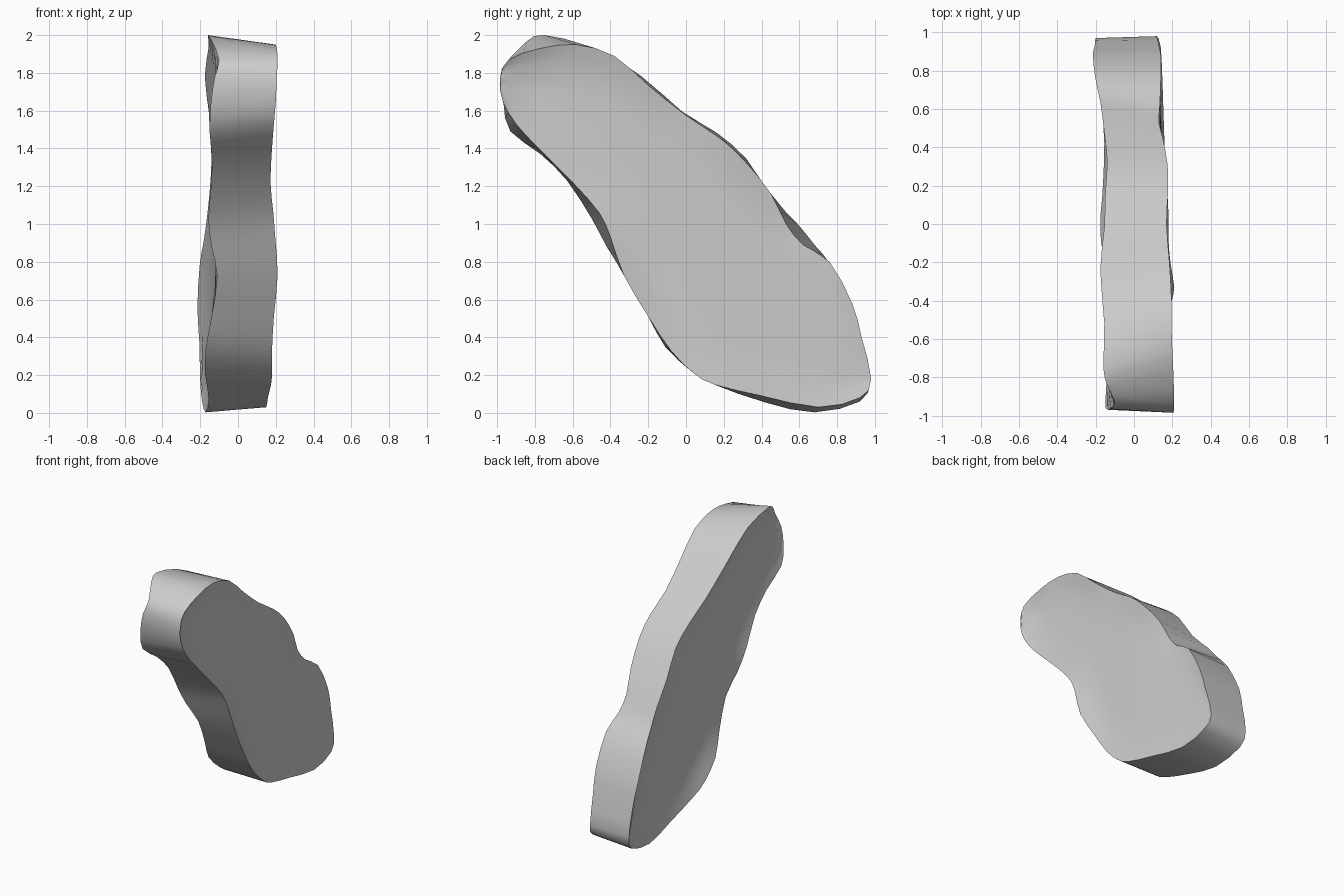
import bpy
import bmesh
import math
from mathutils import Vector

SPLIT = 2          # spline pieces between neighbouring rim points
ACROSS = 12        # face divisions from the upper rim to the lower rim
LEFT_MIDDLE = .158    # x of the middle of each broad, slightly dished face
RIGHT_MIDDLE = -.118
RIM_REACH = .25    # how far the waves of the rim run into a face

default_cube = bpy.data.objects.get("Cube")
if default_cube:
    bpy.data.objects.remove(default_cube, do_unlink=True)

# Each rim runs from the high front tip along the upper edge to the low
# back tip, then returns along the lower edge, as (y, z, x).
LEFT_RIM = [
    (-.985, 1.77, .205), (-.94, 1.87, .21), (-.77, 1.93, .205), (-.58, 1.95, .197),
    (-.38, 1.89, .195), (-.2, 1.735, .185), (0, 1.575, .17), (.18, 1.455, .178),
    (.31, 1.335, .175), (.45, 1.16, .15), (.53, 1, .13), (.62, .89, .135),
    (.76, .8, .14), (.88, .58, .14), (.93, .4, .13), (.98, .18, .12),
    (.92, .08, .14), (.7, .03, .15), (.4, .09, .16), (.15, .15, .175),
    (.04, .21, .18), (-.08, .33, .18), (-.2, .51, .19), (-.33, .73, .21),
    (-.4, .93, .197), (-.46, 1.06, .187), (-.6, 1.22, .172), (-.78, 1.4, .18),
    (-.9, 1.53, .19), (-.97, 1.65, .2),
]
RIGHT_RIM = [
    (-.965, 1.77, -.125), (-.93, 1.87, -.1), (-.84, 1.97, -.14), (-.75, 2, -.16),
    (-.52, 1.94, -.155), (-.24, 1.785, -.176), (-.02, 1.595, -.155), (.16, 1.485, -.15),
    (.32, 1.345, -.14), (.45, 1.15, -.152), (.6, .99, -.17), (.68, .89, -.185),
    (.77, .78, -.203), (.88, .56, -.215), (.93, .38, -.205), (.97, .17, -.2),
    (.92, .06, -.19), (.68, .003, -.172), (.42, .055, -.155), (.15, .15, -.165),
    (.03, .22, -.176), (-.11, .35, -.17), (-.2, .51, -.14), (-.32, .72, -.11),
    (-.42, .88, -.14), (-.5, 1.03, -.157), (-.63, 1.23, -.14), (-.77, 1.37, -.14),
    (-.93, 1.49, -.15), (-.965, 1.63, -.145),
]


def smooth_rim(points):
    """Closed Catmull-Rom curve through the rim points."""
    pts = [Vector((x, y, z)) for y, z, x in points]
    count = len(pts)
    curve = []
    for i in range(count):
        before, start = pts[i - 1], pts[i]
        end, after = pts[(i + 1) % count], pts[(i + 2) % count]
        for step in range(SPLIT):
            t = step / SPLIT
            curve.append(start + t * (end - before) / 2
                         + t * t * (before - 2.5 * start + 2 * end - after / 2)
                         + t ** 3 * (1.5 * (start - end) + (after - before) / 2))
    return curve


def settle(point, rim, middle):
    """Blend from the wavy rim into the calm middle of a broad face."""
    gaps = [max((point.yz - p.yz).length, .001) for p in rim]
    pulls = [gap ** -3 for gap in gaps]
    rim_x = sum(p.x * pull for p, pull in zip(rim, pulls)) / sum(pulls)
    middle_x = middle - .05 * max(0, point.y - .1) ** 1.3
    t = min(min(gaps) / RIM_REACH, 1)
    calm = t * (2 - t)
    return Vector((rim_x + (middle_x - rim_x) * calm, point.y, point.z))


def add_face_sheet(bm, rim, middle):
    """Span a broad face with chords between the upper and lower edges."""
    verts = [bm.verts.new(p) for p in rim]
    half = len(verts) // 2
    rows = [[verts[0]] * (ACROSS + 1)]
    for i in range(1, half):
        upper, lower = verts[i], verts[-i]
        inner = [bm.verts.new(settle(upper.co.lerp(lower.co, j / ACROSS), rim, middle))
                 for j in range(1, ACROSS)]
        rows.append([upper] + inner + [lower])
    rows.append([verts[half]] * (ACROSS + 1))
    for near, far in zip(rows, rows[1:]):
        for j in range(ACROSS):
            corners = [near[j], near[j + 1], far[j + 1], far[j]]
            bm.faces.new(list(dict.fromkeys(corners)))
    return verts


# Two broad wavy faces joined by an edge wall
bm = bmesh.new()
left = add_face_sheet(bm, smooth_rim(LEFT_RIM), LEFT_MIDDLE)
right = add_face_sheet(bm, smooth_rim(RIGHT_RIM), RIGHT_MIDDLE)
for i in range(len(left)):
    bm.faces.new((left[i - 1], left[i], right[i], right[i - 1]))
bmesh.ops.recalc_face_normals(bm, faces=bm.faces[:])
mesh = bpy.data.meshes.new("wavy_slab")
bm.to_mesh(mesh)
bm.free()

# Plain grey finish
grey = bpy.data.materials.new("plain grey")
grey.use_nodes = True
colour = (.6, .6, .6, 1)
grey.diffuse_color = colour
grey.node_tree.nodes["Principled BSDF"].inputs["Base Color"].default_value = colour
mesh.materials.append(grey)

slab = bpy.data.objects.new("wavy_slab", mesh)
bpy.context.collection.objects.link(slab)
bpy.ops.object.select_all(action="DESELECT")
slab.select_set(True)
bpy.context.view_layer.objects.active = slab
bpy.ops.object.shade_smooth_by_angle(angle=math.radians(40))
